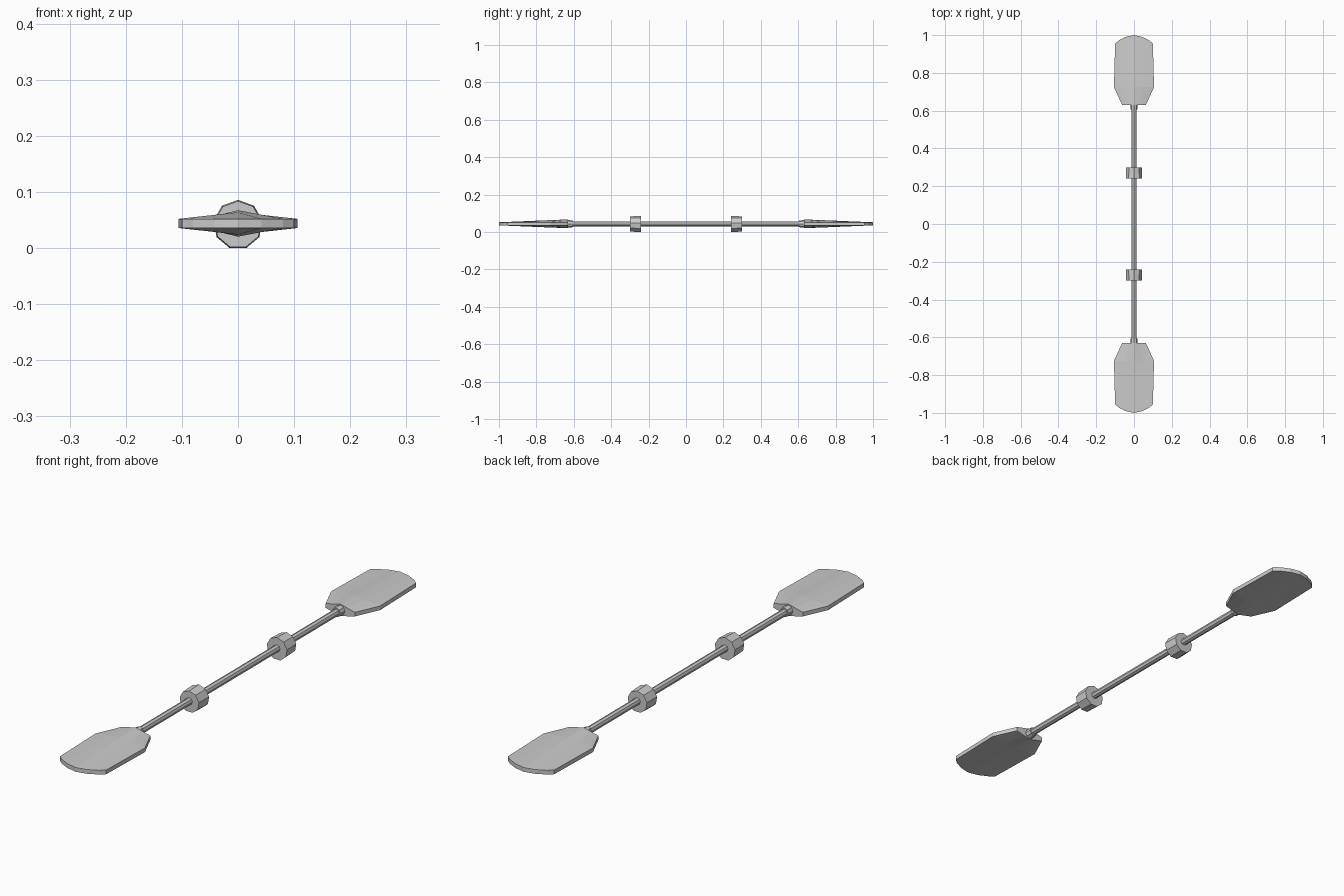
import bpy, bmesh, math

if "Cube" in bpy.data.objects:
    bpy.data.objects.remove(bpy.data.objects["Cube"])

ZC = 0.044  # height of the shaft axis


def finish(bm, name, mirror=True):
    bmesh.ops.recalc_face_normals(bm, faces=bm.faces)
    me = bpy.data.meshes.new(name)
    bm.to_mesh(me)
    bm.free()
    ob = bpy.data.objects.new(name, me)
    bpy.context.collection.objects.link(ob)
    if mirror:
        mod = ob.modifiers.new("Mirror", 'MIRROR')
        mod.use_axis = (False, True, False)
        mod.use_mirror_merge = False
    return ob


def prism(name, sides, stations, zc=ZC, mirror=True):
    """Polygonal tube along y through (y, radius) stations, one corner up."""
    bm = bmesh.new()
    rings = []
    for y, r in stations:
        angles = [2 * math.pi * i / sides for i in range(sides)]
        rings.append([bm.verts.new((r * math.sin(a), y, zc + r * math.cos(a))) for a in angles])
    for a, b in zip(rings, rings[1:]):
        for i in range(sides):
            j = (i + 1) % sides
            bm.faces.new((a[i], a[j], b[j], b[i]))
    bm.faces.new(rings[0])
    bm.faces.new(rings[-1])
    return finish(bm, name, mirror)


# Shaft, drip rings and blade sockets
prism("shaft", 8, [(-0.635, 0.0135), (0.635, 0.0135)], mirror=False)
prism("drip_rings", 9, [(0.24, 0.0442), (0.30, 0.042)], zc=0.0418)
prism("blade_sockets", 8, [(0.605, 0.018), (0.645, 0.021)])

# Blades: wedge with a central ridge, thinning towards a rounded tip
COLS = (-1, -0.8, -0.42, 0, 0.42, 0.8, 1)
EDGE = 0.0082
TIP_Y = {0: 1.0, 0.42: 0.991, 0.8: 0.972, 1: 0.955}
ROWS = [(0.63, 0.063, 0.0235), (0.725, 0.106, 0.0198), (None, 0.1, EDGE)]

bm = bmesh.new()
layers = []
for side in (1, -1):
    grid = []
    for y, w, ridge in ROWS:
        row = []
        for c in COLS:
            h = EDGE + (ridge - EDGE) * (1 - abs(c))
            yy = TIP_Y[abs(c)] if y is None else y
            row.append(bm.verts.new((c * w, yy, ZC + side * h)))
        grid.append(row)
    layers.append(grid)
    for a, b in zip(grid, grid[1:]):
        for i in range(len(COLS) - 1):
            bm.faces.new((a[i], a[i + 1], b[i + 1], b[i]))

# Blade rim joining the upper and lower faces
def outline(g):
    return g[0] + [g[1][-1]] + g[2][::-1] + [g[1][0]]

up, low = outline(layers[0]), outline(layers[1])
for i in range(len(up)):
    j = (i + 1) % len(up)
    bm.faces.new((up[i], up[j], low[j], low[i]))
finish(bm, "blades")
